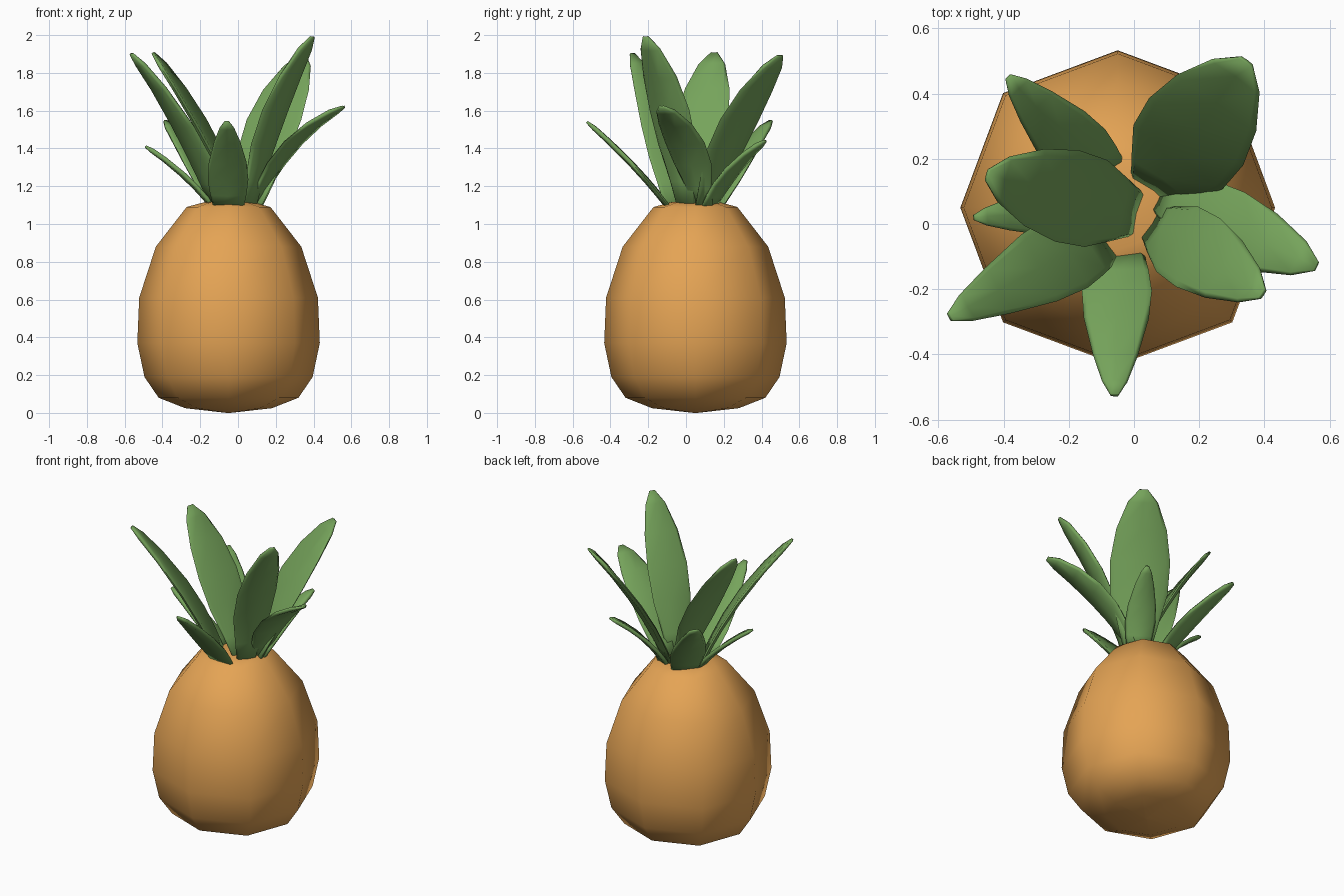
import bpy, bmesh, math
from mathutils import Vector

if "Cube" in bpy.data.objects:
    bpy.data.objects.remove(bpy.data.objects["Cube"])


def material(name, colour):
    m = bpy.data.materials.new(name)
    m.diffuse_color = (*colour, 1)
    m.use_nodes = True
    m.node_tree.nodes["Principled BSDF"].inputs["Base Color"].default_value = m.diffuse_color
    return m


ORANGE = material("fruit orange", (0.78, 0.37, 0.09))
GREEN = material("leaf green", (0.18, 0.37, 0.105))


def skin(name, rings, mat, angle):
    """Bridge closed rings of points, cap both ends and smooth."""
    bm = bmesh.new()
    rows = [[bm.verts.new(p) for p in ring] for ring in rings]
    n = len(rows[0])
    for a, b in zip(rows, rows[1:]):
        for i in range(n):
            j = (i + 1) % n
            bm.faces.new((a[i], a[j], b[j], b[i]))
    for row in (rows[0], rows[-1]):
        centre = bm.verts.new(sum((v.co for v in row), Vector()) / n)
        for i in range(n):
            bm.faces.new((row[i], row[(i + 1) % n], centre))
    bmesh.ops.recalc_face_normals(bm, faces=bm.faces)
    me = bpy.data.meshes.new(name)
    bm.to_mesh(me)
    bm.free()
    me.materials.append(mat)
    ob = bpy.data.objects.new(name, me)
    bpy.context.collection.objects.link(ob)
    bpy.context.view_layer.objects.active = ob
    ob.select_set(True)
    bpy.ops.object.shade_smooth_by_angle(angle=math.radians(angle))
    ob.select_set(False)
    return ob


# eight-sided fruit body, corners on the diagonals slightly fuller
PROFILE = [(0.01, 0.0), (0.23, 0.025), (0.37, 0.08), (0.445, 0.19), (0.483, 0.37),
           (0.473, 0.61), (0.385, 0.88), (0.222, 1.09), (0.13, 1.115), (0.01, 1.12)]


def body_point(r, z, k):
    r *= 1 + 0.03 * (k % 2)
    a = k * math.pi / 4
    return Vector((-0.05 + r * math.cos(a), 0.05 + r * math.sin(a), z))


skin("fruit_body", [[body_point(r, z, k) for k in range(8)] for r, z in PROFILE], ORANGE, 80)

# leaf outlines: position along the leaf, share of full width
BROAD = [(0, 0.45), (0.15, 0.66), (0.35, 0.95), (0.55, 1), (0.75, 0.84), (0.92, 0.5), (1, 0.14)]
TAPER = [(0, 0.75), (0.15, 0.9), (0.3, 1), (0.5, 0.93), (0.75, 0.64), (0.92, 0.36), (1, 0.12)]


def leaf(name, base, tip, width, bow, outline):
    """Curved blade from base to tip; bow lifts the middle so the blade bends outward."""
    a, c = Vector(base), Vector(tip)
    side = Vector((0, 0, 1)).cross(c - a).normalized()
    up = (c - a).cross(side).normalized()
    b = (a + c) / 2 + up * bow * 2
    rings = []
    for t, w in outline:
        p = a * (1 - t) ** 2 + b * 2 * t * (1 - t) + c * t * t
        tangent = ((b - a) * (1 - t) + (c - b) * t).normalized()
        n = tangent.cross(side).normalized()
        s, d = side * width * w / 2, n * (0.006 if t == 1 else 0.012)
        cup = n * 0.05 * w * width
        rings.append([p + s + cup, p + s * 0.85 + cup * 0.7 + d, p + d, p - s * 0.85 + cup * 0.7 + d,
                      p - s + cup, p - s * 0.85 + cup * 0.7 - d, p - d, p + s * 0.85 + cup * 0.7 - d])
    skin(name, rings, GREEN, 95)


# crown: base point, tip point, width, bow, outline
LEAVES = [
    ("tall_leaf_back_right", (0.06, 0.10, 1.08), (0.345, 0.50, 1.89), 0.355, 0.035, BROAD),
    ("tall_leaf_front_right", (0.06, 0.0, 1.08), (0.395, -0.215, 1.99), 0.25, 0.05, BROAD),
    ("tall_leaf_front_left", (-0.10, -0.03, 1.08), (-0.565, -0.285, 1.90), 0.25, 0.045, TAPER),
    ("tall_leaf_left", (0.01, 0.03, 1.08), (-0.45, 0.15, 1.905), 0.29, 0.03, BROAD),
    ("low_leaf_front", (-0.05, -0.09, 1.08), (-0.06, -0.525, 1.54), 0.215, 0.015, TAPER),
    ("low_leaf_right", (0.08, 0.09, 1.08), (0.56, -0.13, 1.62), 0.23, 0.07, BROAD),
    ("low_leaf_back", (0.07, 0.12, 1.08), (0.25, 0.42, 1.44), 0.18, 0.03, TAPER),
    ("low_leaf_back_left", (-0.09, 0.14, 1.08), (-0.385, 0.45, 1.545), 0.21, 0.02, TAPER),
    ("low_leaf_left", (-0.13, 0.05, 1.08), (-0.49, 0.02, 1.41), 0.15, 0.02, TAPER),
]
for spec in LEAVES:
    leaf(*spec)
